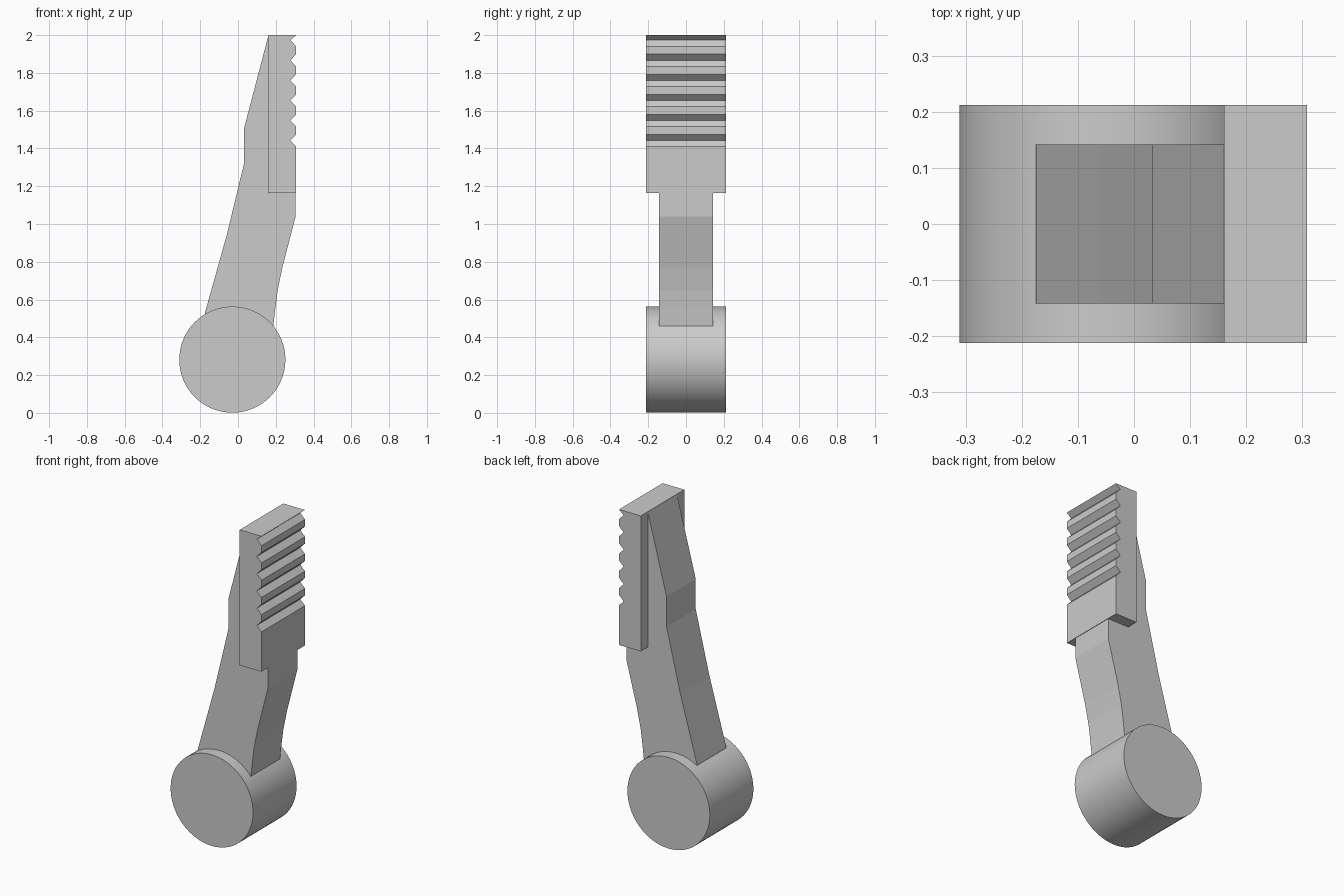
import bpy
import bmesh
from math import pi
from mathutils import Matrix

cube = bpy.data.objects.get("Cube")
if cube:
    bpy.data.objects.remove(cube, do_unlink=True)

grey = bpy.data.materials.new("light_grey")
grey.use_nodes = True
grey.diffuse_color = (0.6, 0.6, 0.6, 1)
grey.node_tree.nodes["Principled BSDF"].inputs["Base Color"].default_value = (0.6, 0.6, 0.6, 1)


def finish(name, bm):
    bmesh.ops.recalc_face_normals(bm, faces=bm.faces)
    mesh = bpy.data.meshes.new(name)
    bm.to_mesh(mesh)
    bm.free()
    mesh.materials.append(grey)
    obj = bpy.data.objects.new(name, mesh)
    bpy.context.collection.objects.link(obj)
    return obj


def extrude_profile(name, profile, half_depth):
    """Side outline in x and z, extruded evenly along y."""
    bm = bmesh.new()
    face = bm.faces.new([bm.verts.new((x, -half_depth, z)) for x, z in profile])
    result = bmesh.ops.extrude_face_region(bm, geom=[face])
    moved = [v for v in result["geom"] if isinstance(v, bmesh.types.BMVert)]
    bmesh.ops.translate(bm, verts=moved, vec=(0, 2 * half_depth, 0))
    return finish(name, bm)


HALF_WIDTH = 0.212

# Round pivot lying along y
bm = bmesh.new()
turn = Matrix.Translation((-0.03, 0, 0.282)) @ Matrix.Rotation(pi / 2, 4, "X")
bmesh.ops.create_cone(bm, cap_ends=True, segments=64, radius1=0.281, radius2=0.281,
                      depth=2 * HALF_WIDTH, matrix=turn)
pivot = finish("pivot_cylinder", bm)
bpy.context.view_layer.objects.active = pivot
pivot.select_set(True)
bpy.ops.object.shade_smooth_by_angle()

# Bent lever arm, rooted inside the pivot
extrude_profile("lever_arm", [
    (-0.12, 0.35), (0.17, 0.35), (0.187, 0.46), (0.197, 0.55), (0.21, 0.65),
    (0.235, 0.77), (0.305, 1.04), (0.305, 1.2), (0.2, 1.3), (0.2, 1.99),
    (0.16, 1.995), (0.033, 1.51), (0.033, 1.325), (-0.06, 0.94), (-0.175, 0.53),
], 0.142)

# Thumb grip with evenly spaced V grooves; the last groove meets the top edge
OUTER, DEPTH, HALF_GROOVE = 0.308, 0.031, 0.032
outline = [(0.16, 2.0), (0.16, 1.165), (OUTER, 1.165)]
for i in range(6):
    z = 1.442 + i * 0.1062
    outline += [(OUTER, z - HALF_GROOVE), (OUTER - DEPTH, z),
                (OUTER, min(z + HALF_GROOVE, 2.0))]
extrude_profile("ridged_grip", outline, HALF_WIDTH)
